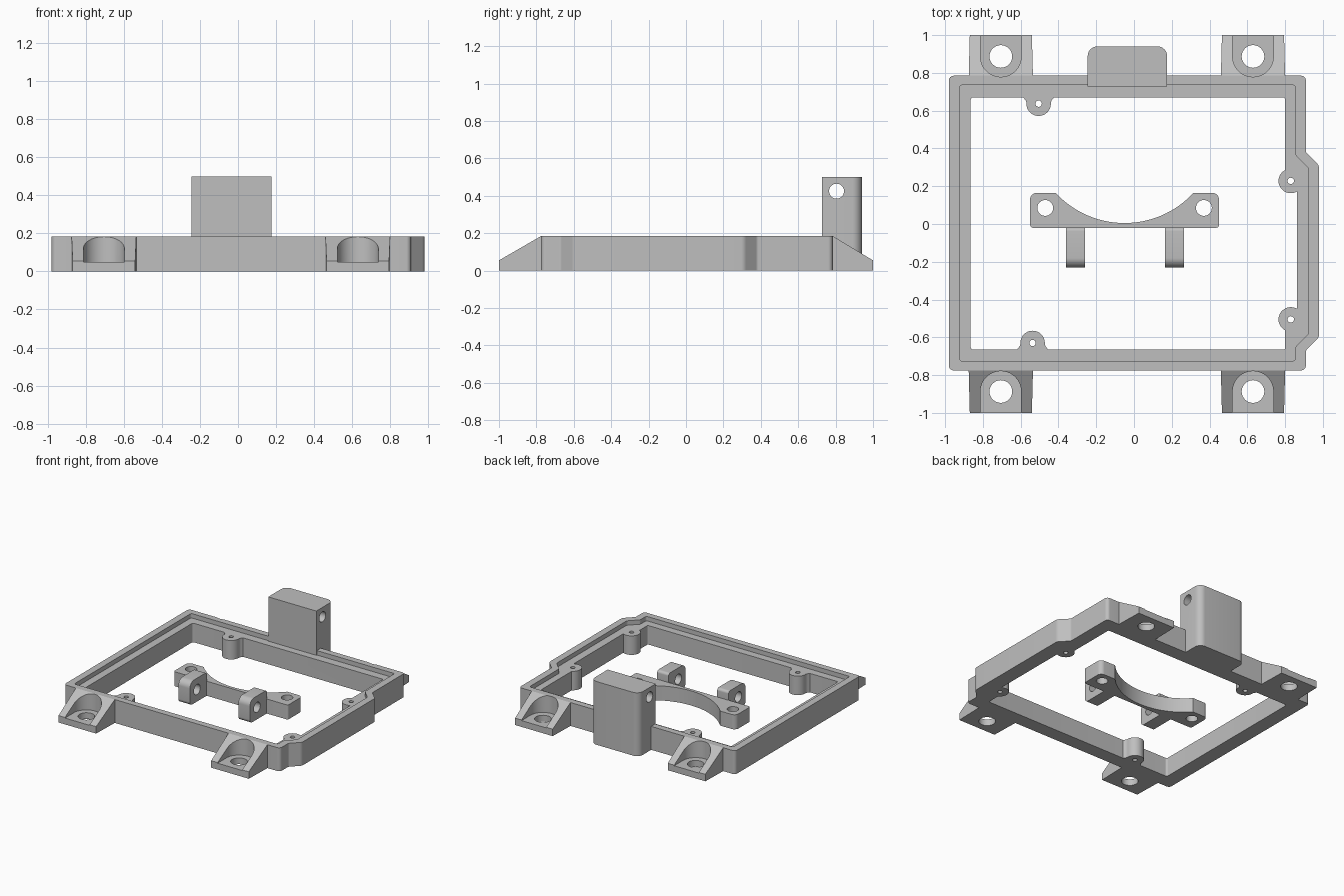
import bpy, bmesh, math
from mathutils import Vector, Matrix

if "Cube" in bpy.data.objects:
    bpy.data.objects.remove(bpy.data.objects["Cube"])

grey = bpy.data.materials.new("plain grey")
grey.diffuse_color = (0.52, 0.52, 0.52, 1)
grey.use_nodes = True
grey.node_tree.nodes["Principled BSDF"].inputs["Base Color"].default_value = grey.diffuse_color


def rounded(pts, steps=6):
    """Outline from (x, y, radius) corners, each corner filleted."""
    out = []
    for i, (x, y, r) in enumerate(pts):
        p = Vector((x, y))
        if r <= 0:
            out.append((x, y))
            continue
        a = (Vector(pts[i - 1][:2]) - p).normalized()
        b = (Vector(pts[(i + 1) % len(pts)][:2]) - p).normalized()
        half = a.angle(b) / 2
        c = p + (a + b).normalized() * (r / math.sin(half))
        s, e = p + a * (r / math.tan(half)) - c, p + b * (r / math.tan(half)) - c
        for k in range(steps + 1):
            t = k / steps
            d = (s * (1 - t) + e * t).normalized() * r
            out.append(tuple(c + d))
    return out


def circle(cx, cy, r, n=32):
    return [(cx + r * math.cos(2 * math.pi * k / n),
             cy + r * math.sin(2 * math.pi * k / n)) for k in range(n)]


def prism(name, pts, lo, hi, along_x=False):
    """Extrude an outline along z, or a (y, z) outline along x."""
    bm = bmesh.new()
    face = bm.faces.new([bm.verts.new((x, y, lo)) for x, y in pts])
    new = bmesh.ops.extrude_face_region(bm, geom=[face])["geom"]
    bmesh.ops.translate(bm, vec=(0, 0, hi - lo),
                        verts=[v for v in new if isinstance(v, bmesh.types.BMVert)])
    if along_x:
        bm.transform(Matrix(((0, 0, 1, 0), (1, 0, 0, 0), (0, 1, 0, 0), (0, 0, 0, 1))))
    bmesh.ops.recalc_face_normals(bm, faces=bm.faces)
    me = bpy.data.meshes.new(name)
    bm.to_mesh(me)
    bm.free()
    me.materials.append(grey)
    ob = bpy.data.objects.new(name, me)
    bpy.context.collection.objects.link(ob)
    return ob


def combine(ob, other, op):
    """Apply a boolean and remove the second object."""
    m = ob.modifiers.new("bool", "BOOLEAN")
    m.operation, m.object, m.solver = op, other, "EXACT"
    bpy.context.view_layer.objects.active = ob
    bpy.ops.object.modifier_apply(modifier=m.name)
    bpy.data.objects.remove(other)


def add(ob, other):
    combine(ob, other, "UNION")


def cut(ob, other):
    combine(ob, other, "DIFFERENCE")


H, LEDGE, PAD = 0.185, 0.15, 0.05

# Frame body, with the stepped bulge on the right side
frame = prism("frame", rounded([
    (-0.98, -0.775, 0.025), (0.91, -0.775, 0.025), (0.91, -0.67, 0.02), (0.98, -0.60, 0.04),
    (0.98, 0.31, 0.04), (0.91, 0.38, 0.02), (0.91, 0.785, 0.025), (-0.98, 0.785, 0.025)]), 0, H)

# Four sloped mounting feet
feet = [(cx, s) for cx in (-0.705, 0.63) for s in (-1, 1)]
for cx, s in feet:
    y0 = 0.785 if s > 0 else 0.775
    foot = prism("foot", [(s * 0.70, 0), (s * 0.70, H), (s * y0, H), (s, PAD + 0.005), (s, 0)],
                 -0.17, 0.17, True)
    for v in foot.data.vertices:
        v.co.x = cx + v.co.x * (1 - 0.15 * (abs(v.co.y) - 0.78))
    add(frame, foot)

# Recessed ledge inside the rim
cut(frame, prism("ledge_cutter", rounded([
    (-0.925, -0.725, 0.015), (0.855, -0.725, 0.015), (0.855, -0.65, 0.015), (0.925, -0.58, 0.03),
    (0.925, 0.295, 0.03), (0.855, 0.365, 0.015), (0.855, 0.735, 0.015), (-0.925, 0.735, 0.015)]),
    LEDGE, 0.4))

# Opening, leaving screw bosses standing out of the walls
opening = prism("opening_cutter", rounded([
    (-0.865, -0.665, 0.015), (0.80, -0.665, 0.01), (0.80, -0.53, 0), (0.862, -0.53, 0),
    (0.862, 0.25, 0), (0.80, 0.25, 0), (0.80, 0.67, 0.01), (-0.865, 0.67, 0.015)]), -0.1, 0.3)
bosses = [(-0.505, 0.637), (-0.537, -0.630), (0.83, 0.228), (0.83, -0.505)]
for x, y in bosses:
    cut(opening, prism("boss", circle(x, y, 0.065), -0.2, 0.4))
for x, y in bosses[:2]:
    s = 1 if y > 0 else -1
    cut(opening, prism("boss_flare", [(x - 0.062, y), (x + 0.062, y), (x + 0.069, y + s * 0.018),
        (x + 0.095, y + s * 0.05), (x - 0.095, y + s * 0.05), (x - 0.069, y + s * 0.018)], -0.2, 0.4))
cut(frame, opening)
for x, y in bosses:
    cut(frame, prism("screw_hole", circle(x, y, 0.017, 16), -0.1, 0.4))

# Rounded pockets and bolt holes in the feet
for cx, s in feet:
    cy = s * 0.887
    arc = [(cx + 0.108 * math.cos(math.pi * k / 24), cy - s * 0.108 * math.sin(math.pi * k / 24))
           for k in range(25)]
    cut(frame, prism("pocket", arc + [(cx - 0.108, s * 1.1), (cx + 0.108, s * 1.1)], PAD, 0.4))
    cut(frame, prism("bolt_hole", circle(cx, cy, 0.06), -0.1, 0.4))

# Tall hinge block on the back, with a cross hole
block = prism("hinge_block", rounded([
    (-0.245, 0.728, 0), (0.175, 0.728, 0), (0.175, 0.94, 0.05), (-0.245, 0.94, 0.05)]), LEDGE - 0.15, 0.5)
cut(block, prism("pin_hole", circle(0.805, 0.425, 0.04), -0.5, 0.5, True))
add(frame, block)

# Loose clamp: plate with an arched back edge
R, mid = 0.496, -0.05
a = math.asin(0.365 / R)
arch = [(mid + R * math.sin(a - 2 * a * k / 32), 0.005 + R - R * math.cos(a - 2 * a * k / 32))
        for k in range(33)]
clamp = prism("clamp", rounded(
    [(-0.55, -0.02, 0.015), (0.45, -0.02, 0.015), (0.45, 0.165, 0.035)]
    + [(x, y, 0) for x, y in arch] + [(-0.55, 0.165, 0.035)]), 0, 0.115)
for x in (-0.47, 0.37):
    cut(clamp, prism("clamp_hole", circle(x, 0.085, 0.042), -0.1, 0.3))

# Two pierced lugs on the clamp
for x in (-0.31, 0.215):
    lug = prism("lug", rounded([(-0.23, 0.0, 0.03), (-0.018, 0, 0), (-0.018, H, 0.02),
                                (-0.23, H, 0.05)]), x - 0.05, x + 0.05, True)
    cut(lug, prism("lug_hole", circle(-0.14, 0.095, 0.04), -0.6, 0.6, True))
    add(clamp, lug)

# Smooth the round walls, keep the edges sharp
for ob in (frame, clamp):
    bpy.ops.object.select_all(action="DESELECT")
    ob.select_set(True)
    bpy.context.view_layer.objects.active = ob
    bpy.ops.object.shade_smooth_by_angle(angle=math.radians(30))
